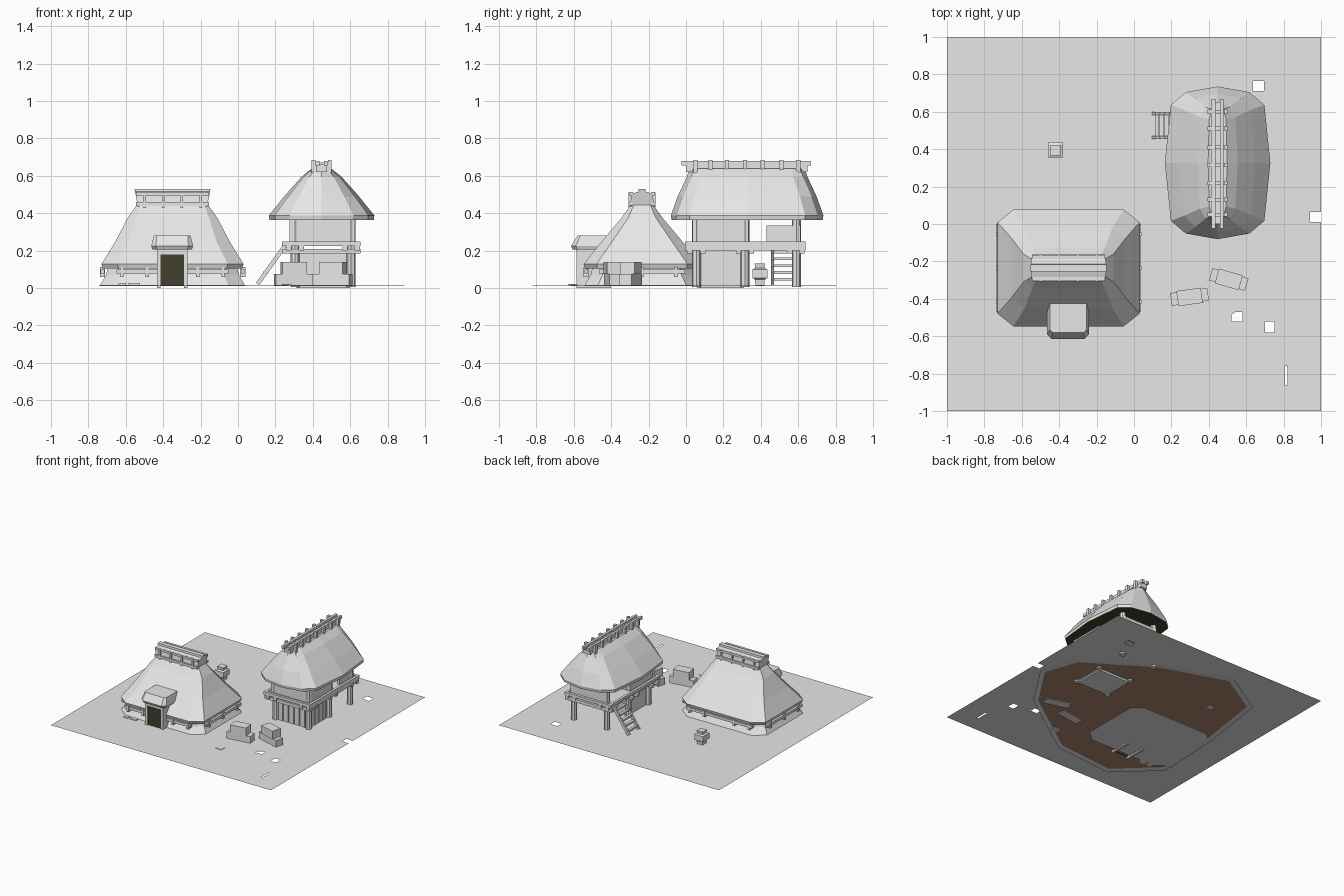
import bpy, bmesh, math
from mathutils import Matrix, Vector

if "Cube" in bpy.data.objects:
    bpy.data.objects.remove(bpy.data.objects["Cube"])


def material(name, rgb):
    m = bpy.data.materials.new(name)
    m.diffuse_color = (*rgb, 1)
    m.use_nodes = True
    m.node_tree.nodes["Principled BSDF"].inputs["Base Color"].default_value = m.diffuse_color
    return m


GREY = material("pale_grey", (0.8, 0.8, 0.8))
DARK = material("dark_interior", (0.055, 0.05, 0.025))
BROWN = material("brown_earth", (0.42, 0.25, 0.16))


def finish(name, bm, mats=(GREY,), fix=True):
    if fix:
        bmesh.ops.recalc_face_normals(bm, faces=bm.faces)
    me = bpy.data.meshes.new(name)
    bm.to_mesh(me)
    bm.free()
    for m in mats:
        me.materials.append(m)
    ob = bpy.data.objects.new(name, me)
    bpy.context.collection.objects.link(ob)
    return ob


def boxes(name, items, mat=GREY, rot=0, pivot=(0, 0, 0)):
    """Items are (x0, x1, y0, y1, z0, z1); rotated about z at the pivot."""
    bm = bmesh.new()
    for x0, x1, y0, y1, z0, z1 in items:
        m = Matrix.Translation(((x0 + x1) / 2, (y0 + y1) / 2, (z0 + z1) / 2)) \
            @ Matrix.Diagonal((x1 - x0, y1 - y0, z1 - z0, 1))
        bmesh.ops.create_cube(bm, size=1, matrix=m)
    m = Matrix.Translation(pivot) @ Matrix.Rotation(rot, 4, 'Z')
    bmesh.ops.transform(bm, matrix=m, verts=bm.verts)
    return finish(name, bm, (mat,))


def loft(name, loops, mats=(GREY,), bottom_mat=0):
    bm = bmesh.new()
    rings = [[bm.verts.new(p) for p in loop] for loop in loops]
    n = len(rings[0])
    for a, b in zip(rings, rings[1:]):
        for i in range(n):
            bm.faces.new((a[i], a[(i + 1) % n], b[(i + 1) % n], b[i]))
    base = bm.faces.new(rings[0])
    base.material_index = bottom_mat
    bm.faces.new(rings[-1])
    return finish(name, bm, mats)


def octagon(cx, cy, hx, hy, c, z):
    d = c * 0.8
    q = [(hx, -hy + d), (hx, hy - d), (hx - c, hy), (-hx + c, hy),
         (-hx, hy - d), (-hx, -hy + d), (-hx + c, -hy), (hx - c, -hy)]
    return [(cx + x, cy + y, z) for x, y in q]


def beam(bm, a, b, w, h):
    """Adds a square bar between two points."""
    a, b = Vector(a), Vector(b)
    d = b - a
    m = Matrix.Translation((a + b) / 2) @ d.to_track_quat('X', 'Z').to_matrix().to_4x4() \
        @ Matrix.Diagonal((d.length, w, h, 1))
    bmesh.ops.create_cube(bm, size=1, matrix=m)


# ---------- ground sheet with small worn holes ----------
holes = [(0.52, 0.58, -0.52, -0.47), (0.70, 0.75, -0.58, -0.52),
         (0.635, 0.695, 0.71, 0.765), (0.94, 1.0, 0.01, 0.065),
         (0.808, 0.822, -0.86, -0.76)]
xs = sorted({-1, 1} | {v for h in holes for v in h[:2]})
ys = sorted({-1, 1} | {v for h in holes for v in h[2:]})
bm = bmesh.new()
grid = [[bm.verts.new((x, y, 0.02)) for y in ys] for x in xs]
for i in range(len(xs) - 1):
    for j in range(len(ys) - 1):
        mx, my = (xs[i] + xs[i + 1]) / 2, (ys[j] + ys[j + 1]) / 2
        if not any(h[0] < mx < h[1] and h[2] < my < h[3] for h in holes):
            bm.faces.new((grid[i][j], grid[i + 1][j], grid[i + 1][j + 1], grid[i][j + 1]))
finish("ground", bm, fix=False)

# ---------- earth patch under the yard, with a grey rim ----------
outline = [(0.67, -0.38), (0.92, 0.0), (0.82, 0.29), (0.27, 0.64), (-0.29, 0.83),
           (-0.66, 0.61), (-0.75, 0.0), (-0.77, -0.55), (-0.45, -0.85), (0.07, -0.80)]
bm = bmesh.new()
outer = [bm.verts.new((x, y, 0.013)) for x, y in outline]
inner = [bm.verts.new((0.06 + (x - 0.06) * 0.95, y * 0.95, 0.016)) for x, y in outline]
for i in range(len(outer)):
    j = (i + 1) % len(outer)
    bm.faces.new((outer[i], inner[i], inner[j], outer[j]))
bm.faces.new(inner[::-1]).material_index = 1
finish("earth_patch", bm, (GREY, BROWN), fix=False)

# ---------- thatched pit house ----------
HX, HY = -0.35, -0.235
loft("house_skirt", [octagon(HX, HY, *s) for s in (
    (0.39, 0.31, 0.09, 0.010), (0.355, 0.275, 0.08, 0.07), (0.345, 0.265, 0.08, 0.115))])
loft("house_roof", [octagon(HX, HY, *s) for s in (
    (0.372, 0.305, 0.085, 0.105), (0.38, 0.312, 0.085, 0.128), (0.305, 0.215, 0.07, 0.25),
    (0.24, 0.11, 0.045, 0.375), (0.19, 0.06, 0.02, 0.445))])

rails = []
for s in (-1, 1):
    y = HY + s * 0.298
    x = HX + s * 0.375
    rails += [(HX - 0.30, HX + 0.30, y - 0.01, y + 0.01, 0.078, 0.1),
              (x - 0.01, x + 0.01, HY - 0.23, HY + 0.23, 0.078, 0.1)]
    rails += [(HX + k - 0.009, HX + k + 0.009, y - 0.014, y + 0.014, 0.06, 0.112)
              for k in (-0.27, -0.135, 0.135, 0.27)]
    rails += [(x - 0.014, x + 0.014, HY + k - 0.009, HY + k + 0.009, 0.06, 0.112)
              for k in (-0.18, 0, 0.18)]
boxes("house_eave_rails", rails)

# ridge saddle flaring outwards towards its ends
bm = bmesh.new()
rings = []
for z, hx, hy in ((0.435, 0.185, 0.066), (0.505, 0.198, 0.055), (0.515, 0.2, 0.02), (0.53, 0.203, 0.018)):
    rings.append([(HX + a * hx, HY + b * hy, z) for a, b in ((-1, -1), (1, -1), (1, 1), (-1, 1))])
bm.free()
loft("house_ridge", rings)
ridge = []
for s in (-1, 1):
    for y, z in ((0.064, 0.45), (0.058, 0.505)):
        ridge.append((HX - 0.195, HX + 0.195, HY + s * y - 0.009, HY + s * y + 0.009, z - 0.009, z + 0.009))
    ridge += [(HX + k - 0.007, HX + k + 0.007, HY + s * 0.064 - 0.008, HY + s * 0.064 + 0.008, 0.43, 0.51)
              for k in (-0.15, -0.05, 0.05, 0.15)]
boxes("house_ridge_poles", ridge)

# ---------- entrance porch ----------
PX = -0.352
boxes("porch_walls", [(PX + s * 0.072 - 0.01, PX + s * 0.072 + 0.01, -0.585, -0.40, 0.0, 0.22)
                      for s in (-1, 1)] + [(PX - 0.08, PX + 0.08, -0.585, -0.40, 0.18, 0.22)])
boxes("doorway", [(PX - 0.063, PX + 0.063, -0.578, -0.57, 0.012, 0.182)], DARK)


def porch_loop(hx, front, c, z):
    return [(PX + x, y, z) for x, y in ((-hx, -0.36), (-hx, front + c), (-hx + c, front),
                                        (hx - c, front), (hx, front + c), (hx, -0.36))]


loft("porch_roof", [porch_loop(*p) for p in (
    (0.105, -0.605, 0.025, 0.205), (0.112, -0.615, 0.025, 0.225), (0.098, -0.58, 0.015, 0.28))])

# ---------- raised granary ----------
GX, GY = 0.447, 0.327
half = [(0.282, 0.0), (0.25, 0.31), (0.17, 0.378), (0.0, 0.408)]
plan = half + [(-x, y) for x, y in half[2::-1]]
plan += [(x, -y) for x, y in plan[-2:0:-1]]


def roof_loop(sx, sy, z):
    return [(GX + x * sx, GY + y * sy, z) for x, y in plan]


loft("granary_roof", [roof_loop(0.99, 0.99, 0.365), roof_loop(1, 1, 0.388), roof_loop(0.71, 0.91, 0.49),
                      roof_loop(0.38, 0.79, 0.595), roof_loop(0.18, 0.755, 0.64)], (GREY, DARK), 1)
ties = [0.05, 0.13, 0.22, 0.315, 0.41, 0.51, 0.60]
boxes("granary_ridge_poles",
      [(GX + s * 0.022 - 0.01, GX + s * 0.022 + 0.01, -0.025, 0.668, 0.655, 0.68) for s in (-1, 1)]
      + [(GX - 0.03, GX + 0.03, 0.0, 0.65, 0.62, 0.66)])
boxes("granary_ridge_ties",
      [(GX - 0.052, GX + 0.052, y - 0.01, y + 0.01, 0.635, 0.67) for y in ties]
      + [(GX + s * 0.043 - 0.01, GX + s * 0.043 + 0.01, y - 0.011, y + 0.011, 0.615, 0.686)
         for y in ties for s in (-1, 1)])

# posts: round poles with low side count
bm = bmesh.new()
for x in (0.305, 0.605):
    for y in (0.055, 0.315, 0.59):
        bmesh.ops.create_cone(bm, cap_ends=True, segments=8, radius1=0.024, radius2=0.024,
                              depth=0.39, matrix=Matrix.Translation((x, y, 0.2)))
finish("granary_posts", bm)
boxes("granary_floor", [(0.25, 0.64, 0.01, 0.63, 0.225, 0.24)])
boxes("granary_floor_beams",
      [(x - 0.014, x + 0.014, -0.005, 0.64, 0.2, 0.228) for x in (0.272, 0.338, 0.572, 0.638)]
      + [(0.235, 0.655, y - 0.014, y + 0.014, 0.185, 0.21) for y in (0.02, 0.09, 0.28, 0.35, 0.555, 0.62)]
      + [(x - 0.01, x + 0.01, -0.005, 0.64, 0.225, 0.248) for x in (0.25, 0.645)]
      + [(0.235, 0.655, y - 0.01, y + 0.01, 0.225, 0.248) for y in (0.005, 0.63)])
boxes("granary_upper_room", [(0.275, 0.625, 0.035, 0.335, 0.235, 0.385)])
boxes("granary_balcony_walls", [(0.605, 0.622, 0.43, 0.61, 0.235, 0.335),
                                (0.29, 0.622, 0.595, 0.612, 0.235, 0.335)])
boxes("granary_lower_room", [(0.31, 0.60, 0.06, 0.31, 0.0, 0.21)])
boxes("granary_lower_planks",
      [(0.33 + 0.05 * k, 0.37 + 0.05 * k, 0.052, 0.062, 0.01, 0.2) for k in range(5)]
      + [(0.598, 0.607, 0.085 + 0.05 * k, 0.127 + 0.05 * k, 0.01, 0.2) for k in range(4)])

# ladder leaning on the left side
bm = bmesh.new()
foot, head = Vector((0.105, 0, 0.022)), Vector((0.25, 0, 0.225))
for y in (0.462, 0.59):
    beam(bm, foot + Vector((0, y, 0)), head + Vector((0, y, 0)), 0.016, 0.022)
for k in range(5):
    p = foot.lerp(head, 0.12 + 0.18 * k)
    beam(bm, (p.x, 0.455, p.z), (p.x, 0.597, p.z), 0.022, 0.014)
finish("ladder", bm)

# ---------- yard items ----------
for i, (x, y, deg) in enumerate(((0.297, -0.39, 8), (0.507, -0.296, -16))):
    boxes(f"crates_{i + 1}", [(-0.1, 0.1, -0.034, 0.034, 0.01, 0.075),
                              (-0.066, 0.066, -0.041, 0.041, 0.075, 0.14)],
          rot=math.radians(deg), pivot=(x, y, 0))


def square(h, z):
    return [(-0.42 + a * h, 0.395 + b * h, z) for a, b in ((-1, -1), (1, -1), (1, 1), (-1, 1))]


loft("water_jar", [square(*s) for s in ((0.024, 0.01), (0.026, 0.045), (0.04, 0.055), (0.04, 0.1),
                                        (0.025, 0.106), (0.028, 0.13))])
# low stones lying near the porch
boxes("flat_stones", [(-0.585, -0.525, -0.575, -0.545, 0.012, 0.026), (-0.64, -0.6, -0.575, -0.545, 0.012, 0.026),
                      (0.235, 0.29, -0.63, -0.58, 0.012, 0.023)])
